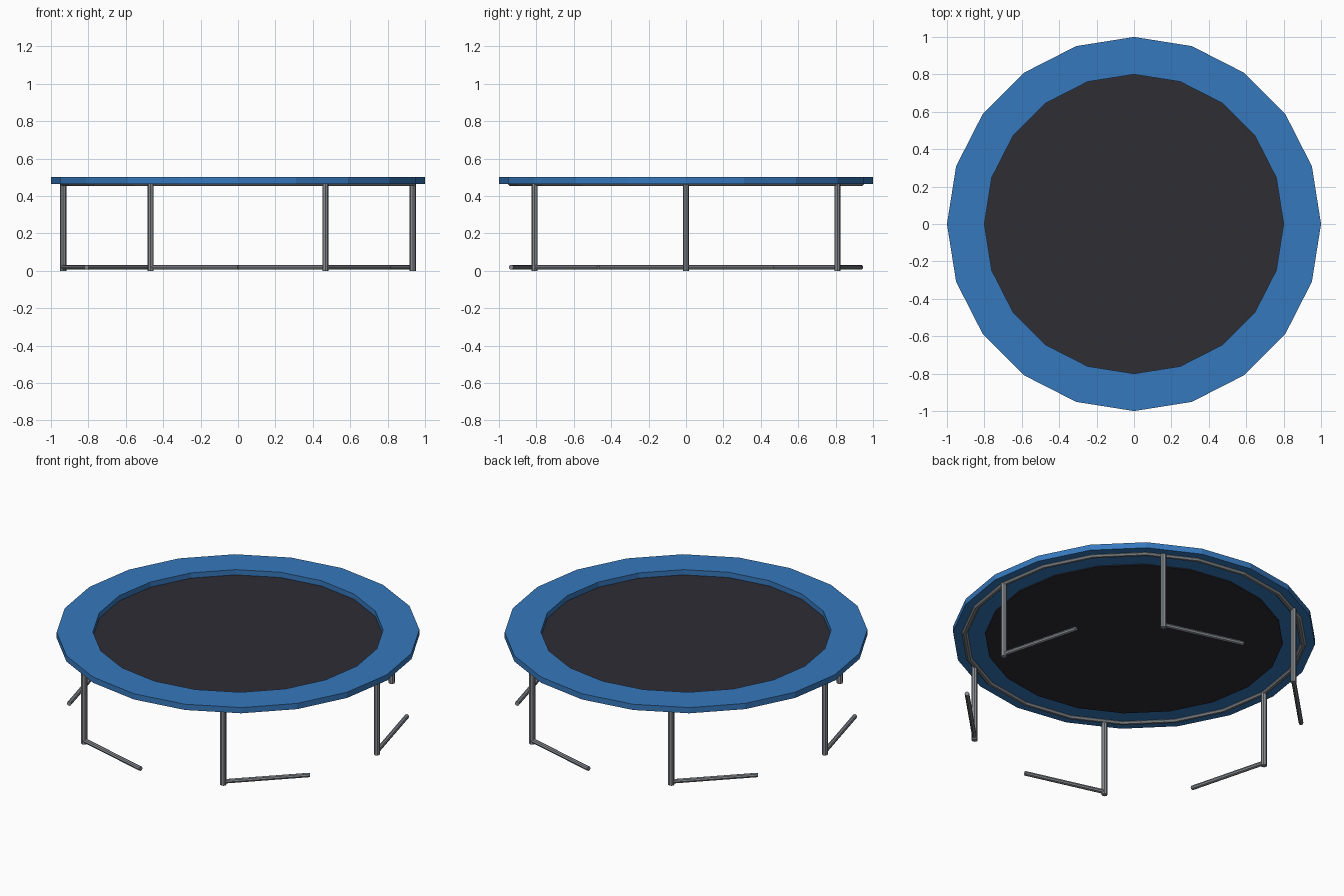
import bpy
import math
from mathutils import Vector

cube = bpy.data.objects.get("Cube")
if cube:
    bpy.data.objects.remove(cube, do_unlink=True)

SIDES = 20          # facets around the trampoline
FRAME_RADIUS = 0.935
LEGS = 6


def make_material(name, color):
    mat = bpy.data.materials.new(name)
    mat.use_nodes = True
    mat.diffuse_color = (*color, 1)
    mat.node_tree.nodes["Principled BSDF"].inputs["Base Color"].default_value = (*color, 1)
    return mat


BLUE = make_material("blue_pad", (0.037, 0.19, 0.51))
BLACK = make_material("charcoal_fabric", (0.026, 0.026, 0.034))
STEEL = make_material("steel_grey", (0.24, 0.26, 0.28))


def on_circle(radius, angle, z):
    return Vector((radius * math.cos(angle), radius * math.sin(angle), z))


def lathe(name, profile, mat):
    """Revolve a closed (radius, z) profile into a faceted ring."""
    n = len(profile)
    verts = [on_circle(r, math.tau * i / SIDES, z)
             for i in range(SIDES) for r, z in profile]
    faces = []
    for i in range(SIDES):
        a, b = i * n, (i + 1) % SIDES * n
        for j in range(n):
            k = (j + 1) % n
            faces.append((a + j, b + j, b + k, a + k))
    mesh = bpy.data.meshes.new(name)
    mesh.from_pydata(verts, [], faces)
    mesh.materials.append(mat)
    obj = bpy.data.objects.new(name, mesh)
    bpy.context.collection.objects.link(obj)
    return obj


def tube(name, start, end, radius, mat):
    """Eight-sided capped tube between two points."""
    axis = end - start
    bpy.ops.mesh.primitive_cylinder_add(vertices=8, radius=radius, depth=axis.length,
                                        location=(start + end) / 2)
    obj = bpy.context.object
    obj.name = name
    obj.rotation_euler = axis.to_track_quat("Z", "Y").to_euler()
    obj.data.materials.append(mat)
    return obj


# Padded rim
lathe("safety_pad", [(0.8, 0.465), (1.0, 0.465), (1.0, 0.5), (0.8, 0.5)], BLUE)

# Jumping mat, tucked just under the rim
bpy.ops.mesh.primitive_cylinder_add(vertices=SIDES, radius=0.822, depth=0.008,
                                    location=(0, 0, 0.464),
                                    rotation=(0, 0, 0))
jumping_mat = bpy.context.object
jumping_mat.name = "jumping_mat"
jumping_mat.data.materials.append(BLACK)

# Round tube frame under the rim
section = [(FRAME_RADIUS + 0.018 * math.cos(a), 0.47 + 0.018 * math.sin(a))
           for a in (math.tau * (i + 0.5) / 8 for i in range(8))]
lathe("frame_ring", section, STEEL)

# Legs, each with a foot bar running on around the circle
for i in range(LEGS):
    angle = math.tau * i / LEGS
    tube(f"leg_{i + 1}", on_circle(FRAME_RADIUS, angle, 0),
         on_circle(FRAME_RADIUS, angle, 0.465), 0.017, STEEL)
    tube(f"foot_bar_{i + 1}", on_circle(FRAME_RADIUS, angle, 0.019),
         on_circle(FRAME_RADIUS, angle + math.pi / LEGS, 0.019), 0.013, STEEL)
